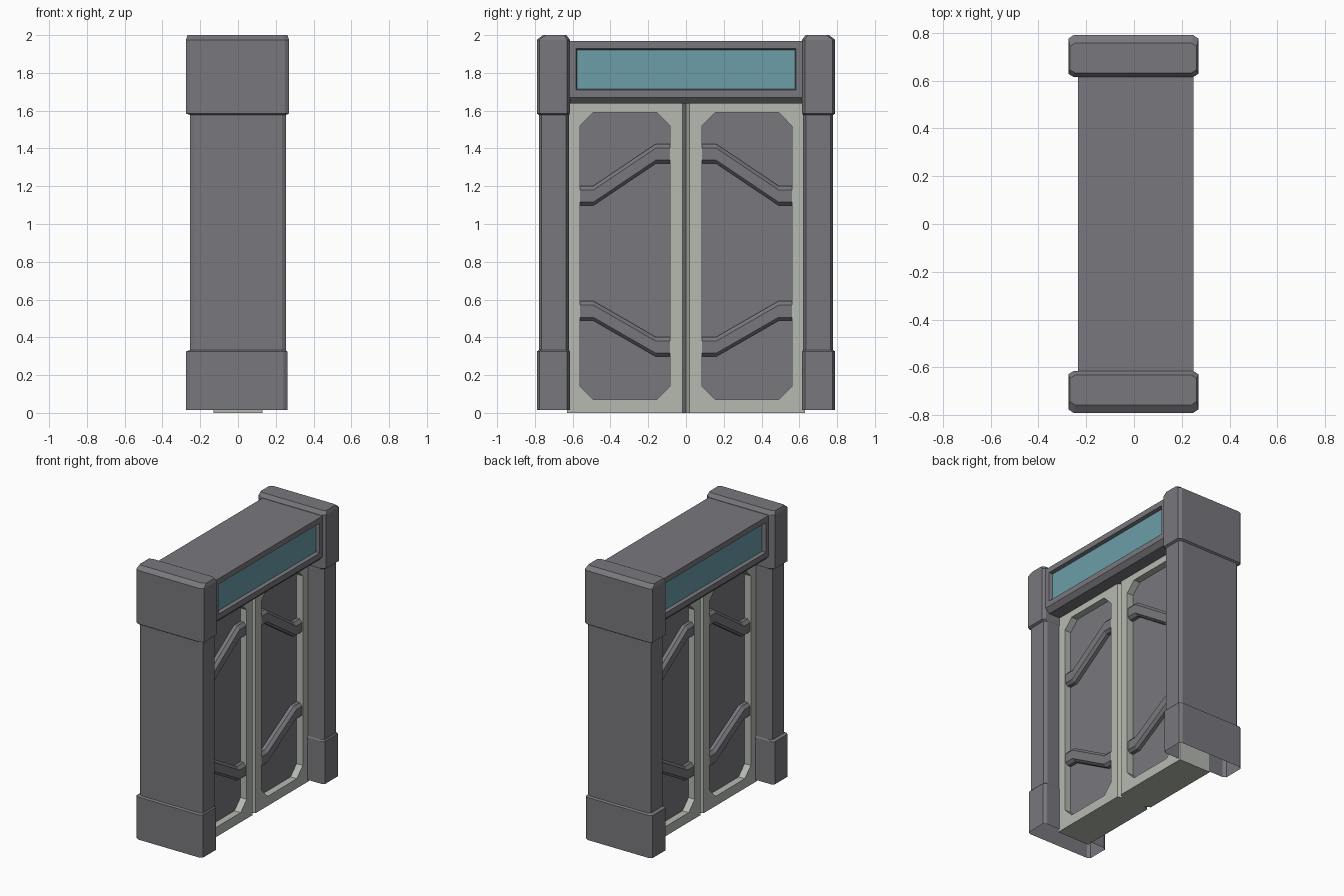
import bpy, bmesh
from mathutils import Vector

if "Cube" in bpy.data.objects:
    bpy.data.objects.remove(bpy.data.objects["Cube"])


def material(name, rgb):
    m = bpy.data.materials.new(name)
    m.diffuse_color = (*rgb, 1)
    m.use_nodes = True
    m.node_tree.nodes["Principled BSDF"].inputs["Base Color"].default_value = m.diffuse_color
    return m


GREY = material("frame grey", (0.19, 0.187, 0.205))
PALE = material("pale door", (0.46, 0.49, 0.44))
GLASS = material("blue glass", (0.145, 0.34, 0.39))


def finish(bm, name, *mats):
    bmesh.ops.recalc_face_normals(bm, faces=bm.faces)
    me = bpy.data.meshes.new(name)
    bm.to_mesh(me)
    bm.free()
    ob = bpy.data.objects.new(name, me)
    bpy.context.collection.objects.link(ob)
    for m in mats:
        me.materials.append(m)
    return ob


def loft(rings, cap_start=True, cap_end=True):
    """Skin a list of rings that have equal point counts."""
    bm = bmesh.new()
    vs = [[bm.verts.new(p) for p in r] for r in rings]
    n = len(rings[0])
    for a, b in zip(vs, vs[1:]):
        for i in range(n):
            j = (i + 1) % n
            bm.faces.new((a[i], a[j], b[j], b[i]))
    if cap_start:
        bm.faces.new(vs[0][::-1])
    if cap_end:
        bm.faces.new(vs[-1])
    return bm


def chamfered(x0, x1, y0, y1, cx, cy, z, s):
    pts = [(x0 + cx, y0), (x1 - cx, y0), (x1, y0 + cy), (x1, y1 - cy),
           (x1 - cx, y1), (x0 + cx, y1), (x0, y1 - cy), (x0, y0 + cy)]
    return [(x, s * y, z) for x, y in pts]


for s, side in ((1, "right"), (-1, "left")):
    # Pillar: base block, shaft and cap in one skin, open underneath
    levels = [
        (0.015, -0.275, 0.262, 0.615, 0.79),
        (0.325, -0.275, 0.262, 0.615, 0.79),
        (0.333, -0.254, 0.254, 0.62, 0.778),
        (1.577, -0.254, 0.254, 0.62, 0.778),
        (1.585, -0.275, 0.27, 0.615, 0.79),
        (1.975, -0.275, 0.27, 0.615, 0.79),
        (2.0, -0.268, 0.262, 0.632, 0.757),
    ]
    rings = [chamfered(x0, x1, y0, y1, 0.022, 0.014, z, s)
             for z, x0, x1, y0, y1 in levels]
    finish(loft(rings, cap_start=False), side + "_pillar", GREY)

    # Door leaf with a bevelled meeting edge
    plan = [(-0.13, 0.018), (-0.09, 0.0), (0.09, 0.0), (0.13, 0.018),
            (0.13, 0.63), (-0.13, 0.63)]
    leaf = finish(loft([[(x, s * y, z) for x, y in plan] for z in (0, 1.65)]),
                  side + "_door_leaf", PALE)

    # Eight-sided opening cut through the leaf
    y0, y1, z0, z1, c = 0.085, 0.56, 0.07, 1.59, 0.07
    octo = [(y0 + c, z0), (y1 - c, z0), (y1, z0 + c), (y1, z1 - c),
            (y1 - c, z1), (y0 + c, z1), (y0, z1 - c), (y0, z0 + c)]
    cutter = finish(loft([[(x, s * y, z) for y, z in octo] for x in (-0.3, 0.3)]),
                    side + "_cutter", PALE)
    cutter.hide_render = True
    mod = leaf.modifiers.new("opening", "BOOLEAN")
    mod.operation, mod.solver, mod.object = "DIFFERENCE", "EXACT", cutter
    bpy.context.view_layer.objects.active = leaf
    bpy.ops.object.modifier_apply(modifier=mod.name)
    bpy.data.objects.remove(cutter)

    # Recessed panel filling the opening
    finish(loft([[(x, s * y, z) for y, z in octo] for x in (-0.08, 0.08)]),
           side + "_door_panel", GREY)

    # Cranked bars on both faces of the panel
    paths = {"upper": [(0.085, 1.372), (0.16, 1.372), (0.49, 1.15), (0.56, 1.15)],
             "lower": [(0.085, 0.35), (0.16, 0.35), (0.49, 0.54), (0.56, 0.54)]}
    for label, path in paths.items():
        for f, face in ((1, "front"), (-1, "back")):
            section = [(0.075, -0.052), (0.105, -0.052), (0.125, -0.034),
                       (0.125, 0.03), (0.105, 0.052), (0.075, 0.052)]
            rings = [[(f * x, s * y, z + d) for x, d in section] for y, z in path]
            finish(loft(rings), f"{side}_{label}_bar_{face}", GREY)

# Lintel: profile run between the pillars, glass set into both faces
profile = [(-0.235, 1.67), (-0.205, 1.638), (0.22, 1.638), (0.25, 1.67),
           (0.25, 1.968), (-0.235, 1.968)]
bm = loft([[(x, y, z) for x, z in profile] for y in (-0.622, 0.622)])
bmesh.ops.recalc_face_normals(bm, faces=bm.faces)
for f in [f for f in bm.faces if abs(f.normal.x) > 0.99]:
    bmesh.ops.inset_region(bm, faces=[f], thickness=0.04, use_even_offset=True)
    bmesh.ops.inset_region(bm, faces=[f], thickness=0.006, use_even_offset=True)
    push = Vector((-0.025 if f.normal.x > 0 else 0.025, 0, 0))
    bmesh.ops.translate(bm, verts=f.verts, vec=push)
    f.material_index = 1
finish(bm, "lintel_with_window", GREY, GLASS)
